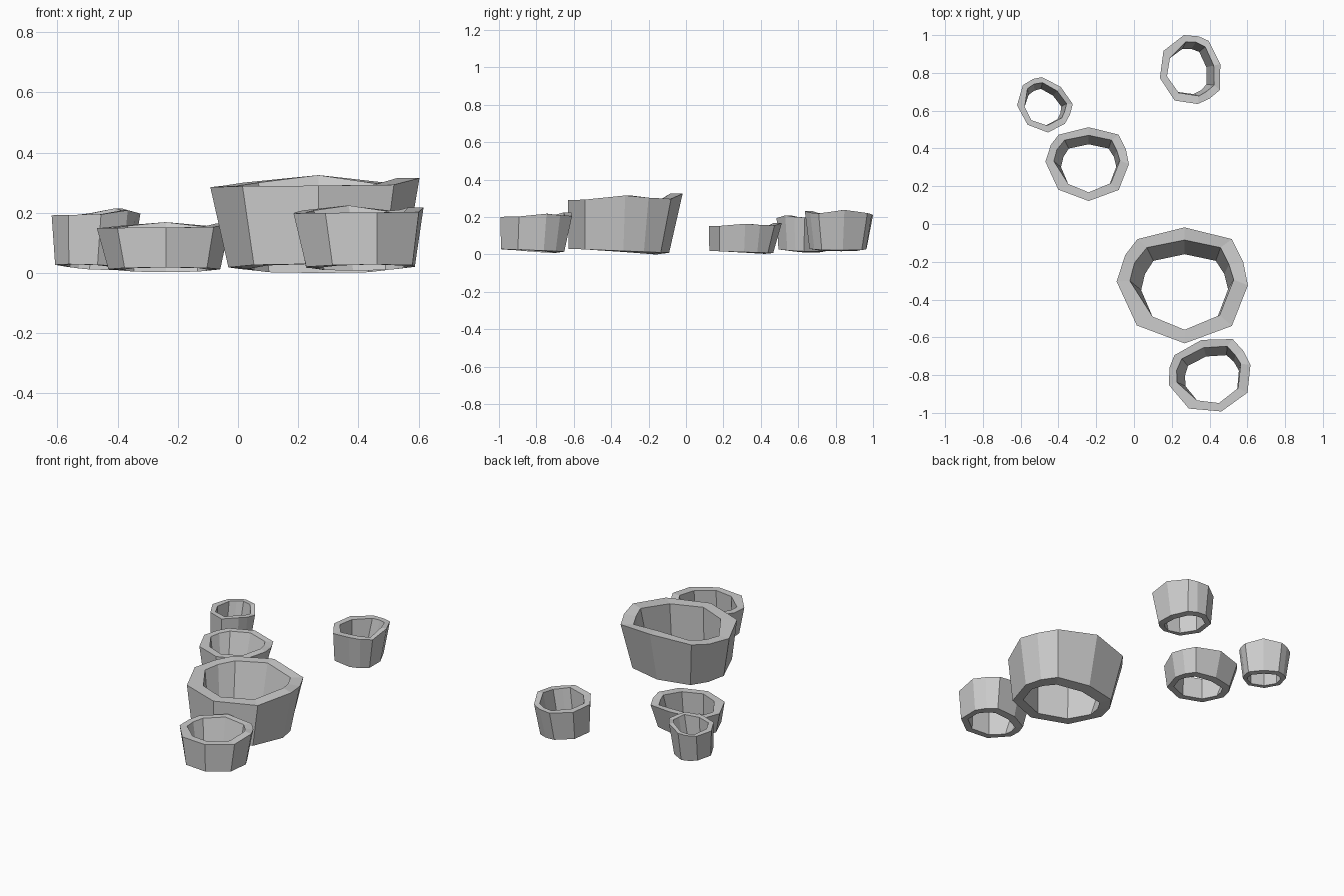
import bpy
import math

if "Cube" in bpy.data.objects:
    bpy.data.objects.remove(bpy.data.objects["Cube"])

# Plan outlines of one pot at full size, clockwise from the back corner
RIM_OUT = [(0, .307), (.25, .245), (.31, .125), (.335, 0), (.25, -.215),
           (0, -.307), (-.253, -.212), (-.36, .02), (-.315, .16), (-.25, .245)]
RIM_IN = [(0, .24), (.19, .2), (.235, .11), (.26, .03), (.185, -.158),
          (0, -.235), (-.17, -.165), (-.29, .024), (-.265, .12), (-.2, .2)]
BASE_IN = [(0, .165), (.165, .13), (.21, .06), (.23, -.02), (.175, -.165),
           (0, -.238), (-.17, -.168), (-.23, -.025), (-.21, .06), (-.165, .13)]
BASE_OUT = [(0, .235), (.205, .19), (.26, .1), (.285, -.01), (.215, -.215),
            (0, -.302), (-.215, -.215), (-.3, -.01), (-.27, .1), (-.205, .19)]
# Uneven rim height at each corner
RIM_Z = [.325, .297, .303, .315, .293, .29, .288, .285, .29, .3]


def pot(name, x, y, z, turn, size, height):
    """Open, bottomless ten-sided pot: four rings bridged into a closed loop."""
    rings = [
        [(px, py, h) for (px, py), h in zip(RIM_OUT, RIM_Z)],
        [(px, py, h) for (px, py), h in zip(RIM_IN, RIM_Z)],
        [(px, py, .03 - .076 * (py + .235)) for px, py in BASE_IN],
        [(px, py, .03 - .04 * (py + .3)) for px, py in BASE_OUT],
    ]
    n = len(RIM_OUT)
    verts = [p for ring in rings for p in ring]
    faces = []
    for r in range(4):
        a, b = r * n, (r + 1) % 4 * n
        for i in range(n):
            j = (i + 1) % n
            faces.append((a + i, a + j, b + j, b + i))
    mesh = bpy.data.meshes.new(name)
    mesh.from_pydata(verts, [], faces)
    mesh.update()
    obj = bpy.data.objects.new(name, mesh)
    obj.location = (x, y, z)
    obj.rotation_euler.z = math.radians(turn)
    obj.scale = (size, size, height)
    bpy.context.collection.objects.link(obj)
    return obj


# The five pots
pot("large_pot", .268, -.325, 0, 0, 1, 1)
pot("middle_pot", -.24, .317, .003, 0, .636, .51)
pot("front_pot", .41, -.803, .008, 15.5, .64, .665)
pot("back_right_pot", .297, .81, .017, -77, .535, .68)
pot("back_left_pot", -.476, .626, .01, -41, .434, .63)
